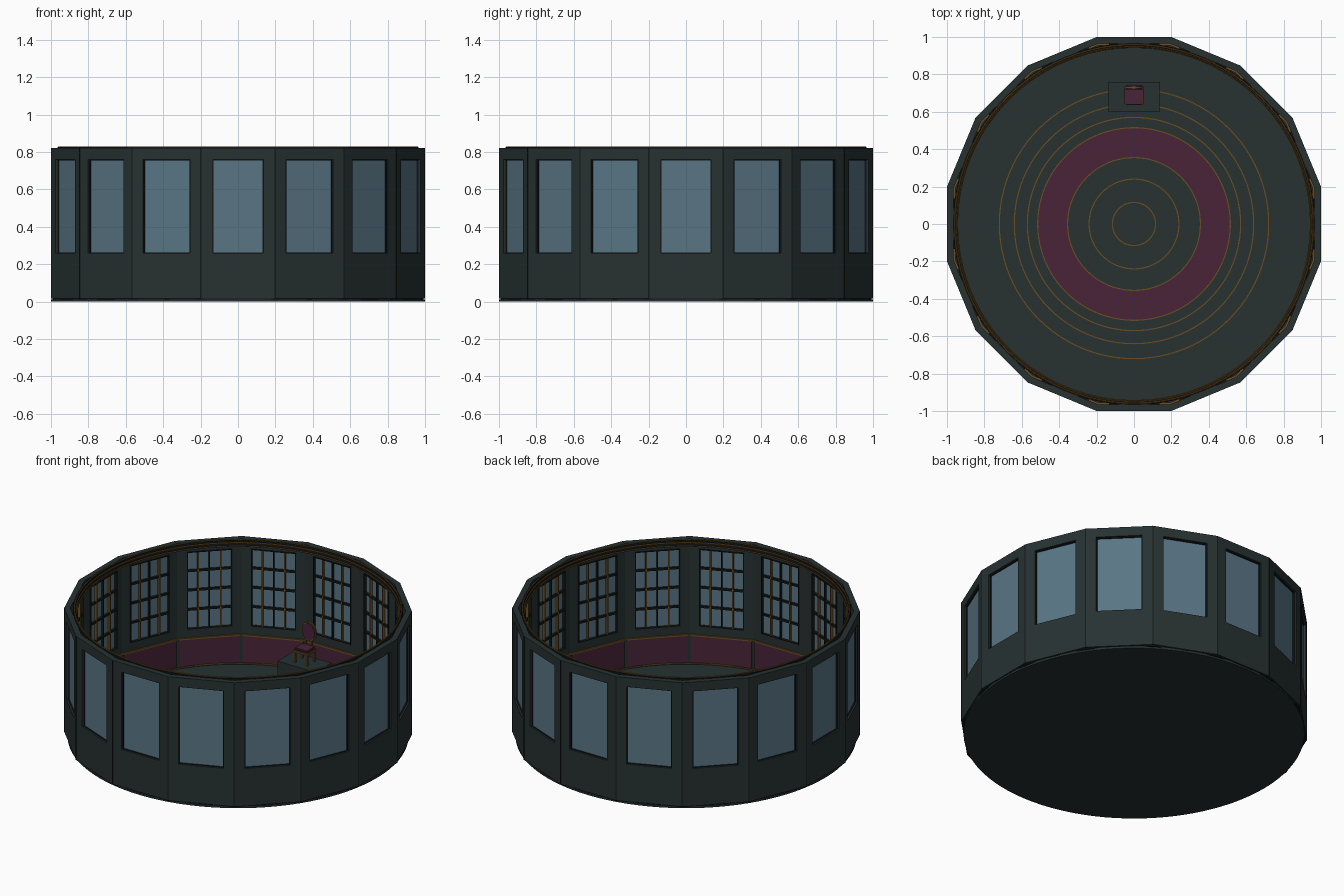
import bpy, bmesh, math
from mathutils import Matrix, Vector

cube = bpy.data.objects.get("Cube")
if cube:
    bpy.data.objects.remove(cube, do_unlink=True)

SIDES = 16
STEP = math.tau / SIDES
HALF = math.tan(STEP / 2)      # half side length per unit apothem
FLOOR, TOP = 0.02, 0.82
SILL, HEAD, WIN = 0.26, 0.76, 0.135


def material(name, rgb):
    m = bpy.data.materials.new(name)
    m.use_nodes = True
    m.diffuse_color = (*rgb, 1)
    bsdf = m.node_tree.nodes["Principled BSDF"]
    bsdf.inputs["Base Color"].default_value = (*rgb, 1)
    bsdf.inputs["Roughness"].default_value = 0.8
    return m


GREEN = material("dark_green", (0.02, 0.031, 0.031))
BLACK = material("near_black", (0.007, 0.009, 0.009))
GLASS = material("blue_glass", (0.1, 0.18, 0.235))
WINE = material("wine_red", (0.065, 0.017, 0.04))
GOLD = material("old_gold", (0.15, 0.075, 0.015))


def finish(name, bm, mat, smooth=False):
    bmesh.ops.recalc_face_normals(bm, faces=bm.faces)
    mesh = bpy.data.meshes.new(name)
    bm.to_mesh(mesh)
    bm.free()
    ob = bpy.data.objects.new(name, mesh)
    bpy.context.collection.objects.link(ob)
    mesh.materials.append(mat)
    if smooth:
        bpy.ops.object.select_all(action='DESELECT')
        ob.select_set(True)
        bpy.context.view_layer.objects.active = ob
        bpy.ops.object.shade_smooth_by_angle(angle=math.radians(35))
    return ob


def prism(bm, plan, z0, z1):
    """Extrude a plan outline from z0 to z1."""
    low = [bm.verts.new((x, y, z0)) for x, y in plan]
    face = bm.faces.new(low)
    ext = bmesh.ops.extrude_face_region(bm, geom=[face])
    verts = [v for v in ext["geom"] if isinstance(v, bmesh.types.BMVert)]
    bmesh.ops.translate(bm, vec=(0, 0, z1 - z0), verts=verts)
    return low + verts


def box(bm, x0, x1, y0, y1, z0, z1):
    return prism(bm, [(x0, y0), (x1, y0), (x1, y1), (x0, y1)], z0, z1)


def lathe(name, profile, mat, steps=96, turn=0.0, smooth=True):
    """Spin a closed (radius, z) profile about the z axis."""
    bm = bmesh.new()
    loops = []
    for i in range(steps):
        a = math.tau * i / steps + turn
        loops.append([bm.verts.new((r * math.cos(a), r * math.sin(a), z)) for r, z in profile])
    n = len(profile)
    for i in range(steps):
        a, b = loops[i], loops[(i + 1) % steps]
        for j in range(n):
            k = (j + 1) % n
            bm.faces.new((a[j], b[j], b[k], a[k]))
    return finish(name, bm, mat, smooth)


def band(name, r0, r1, z0, z1, mat, **kw):
    return lathe(name, [(r0, z0), (r1, z0), (r1, z1), (r0, z1)], mat, **kw)


def wall_band(name, a0, a1, z0, z1, mat):
    """Sixteen-sided band given by inner and outer apothem."""
    c = math.cos(STEP / 2)
    return band(name, a0 / c, a1 / c, z0, z1, mat, steps=SIDES, turn=STEP / 2, smooth=False)


def tube(name, r, z, t, mat):
    pts = [(r + t * math.cos(k * math.tau / 8), z + t * math.sin(k * math.tau / 8)) for k in range(8)]
    return lathe(name, pts, mat)


def around(name, build, mat):
    """Repeat a part, built on the +x side, on every wall side."""
    bm = bmesh.new()
    for i in range(SIDES):
        before = set(bm.verts)
        build(bm)
        new = [v for v in bm.verts if v not in before]
        bmesh.ops.rotate(bm, verts=new, cent=(0, 0, 0), matrix=Matrix.Rotation(i * STEP, 3, 'Z'))
    return finish(name, bm, mat)


def disc(name, r, z0, z1, mat):
    bm = bmesh.new()
    bmesh.ops.create_cone(bm, cap_ends=True, segments=96, radius1=r, radius2=r, depth=z1 - z0,
                          matrix=Matrix.Translation((0, 0, (z0 + z1) / 2)))
    return finish(name, bm, mat, True)


# Floor and its inlays
disc("base_disc", 1.0, 0, 0.012, GREEN)
disc("floor", 0.97, 0.01, FLOOR, GREEN)
wall_band("base_seam", 0.966, 0.992, 0.011, 0.021, BLACK)
band("carpet_ring", 0.355, 0.515, FLOOR - 0.002, FLOOR + 0.002, WINE)
for i, r in enumerate((0.115, 0.24, 0.355, 0.515, 0.57, 0.64, 0.72)):
    band(f"floor_inlay_{i + 1}", r - 0.003, r + 0.003, FLOOR - 0.002, FLOOR + 0.003, GOLD)

# Walls: a lower band, an upper band and piers between the windows
wall_band("lower_wall", 0.965, 1.0, 0.018, SILL, GREEN)
wall_band("upper_wall", 0.965, 1.0, HEAD, TOP, GREEN)


def piers(bm):
    for s in (1, -1):
        prism(bm, [(0.965, s * WIN), (1, s * WIN), (1, s * HALF), (0.965, s * 0.965 * HALF)], SILL, HEAD)


def seams(bm):
    c = 1 / math.cos(STEP / 2)
    verts = box(bm, c - 0.012, c + 0.0005, -0.003, 0.003, 0.018, TOP)
    bmesh.ops.rotate(bm, verts=verts, cent=(0, 0, 0), matrix=Matrix.Rotation(STEP / 2, 3, 'Z'))


around("window_piers", piers, GREEN)
around("corner_seams", seams, BLACK)


# Windows: pane, frame and glazing bars
def frame(bm):
    for s in (1, -1):
        y0, y1 = sorted((s * WIN, s * (WIN - 0.005)))
        box(bm, 0.958, 0.99, y0, y1, SILL, HEAD)
    box(bm, 0.958, 0.99, -WIN, WIN, HEAD - 0.005, HEAD)
    box(bm, 0.958, 0.99, -WIN, WIN, SILL, SILL + 0.003)


def dark_bars(bm):
    for k in (1, 2, 3):
        z = SILL + (HEAD - SILL) * k / 4
        box(bm, 0.962, 0.977, -WIN, WIN, z - 0.006, z + 0.006)
    box(bm, 0.962, 0.977, -0.004, 0.004, SILL, HEAD)


def gold_bars(bm):
    for y in (-WIN / 2, WIN / 2):
        box(bm, 0.96, 0.977, y - 0.004, y + 0.004, SILL, HEAD)


around("window_panes", lambda bm: box(bm, 0.976, 0.982, -WIN, WIN, SILL, HEAD), GLASS)
around("window_frames", frame, BLACK)
around("window_crossbars", dark_bars, BLACK)
around("window_gold_bars", gold_bars, GOLD)

# Lower wall panelling and round mouldings
around("dado_panels", lambda bm: box(bm, 0.958, 0.967, -0.182, 0.182, FLOOR, 0.195), WINE)
tube("skirting_moulding", 0.952, 0.026, 0.005, GOLD)
wall_band("dado_rail", 0.955, 0.967, 0.195, 0.205, GOLD)
band("cornice", 0.952, 0.968, 0.785, 0.824, BLACK)
for i, (r, z) in enumerate(((0.958, 0.826), (0.95, 0.808), (0.945, 0.788))):
    tube(f"cornice_moulding_{i + 1}", r, z, 0.004, GOLD)

# Dais with an edge trim
DAIS = 0.22
bm = bmesh.new()
box(bm, -0.137, 0.137, 0.6, 0.76, FLOOR, DAIS)
finish("dais", bm, GREEN)

# Chair on the dais
bm = bmesh.new()
box(bm, -0.05, 0.05, 0.638, 0.728, 0.295, 0.315)
bmesh.ops.bevel(bm, geom=bm.edges[:], offset=0.007, segments=2, affect='EDGES')
finish("chair_seat", bm, WINE, True)
bm = bmesh.new()
box(bm, -0.051, 0.051, 0.637, 0.729, 0.288, 0.298)
for x in (-0.043, 0.043):
    for y in (0.645, 0.72):
        box(bm, x - 0.005, x + 0.005, y - 0.005, y + 0.005, DAIS, 0.29)
for x in (-0.022, 0.022):
    box(bm, x - 0.004, x + 0.004, 0.724, 0.732, 0.29, 0.36)
finish("chair_frame", bm, GOLD)


def oval(name, rx, rz, depth, mat):
    bm = bmesh.new()
    m = (Matrix.Translation((0, 0.73, 0.4)) @ Matrix.Diagonal((rx, 1, rz, 1))
         @ Matrix.Rotation(math.pi / 2, 4, 'X'))
    bmesh.ops.create_cone(bm, cap_ends=True, segments=32, radius1=1, radius2=1, depth=depth, matrix=m)
    finish(name, bm, mat, True)


oval("chair_back_frame", 0.05, 0.062, 0.01, GOLD)
oval("chair_back_pad", 0.043, 0.054, 0.02, WINE)
